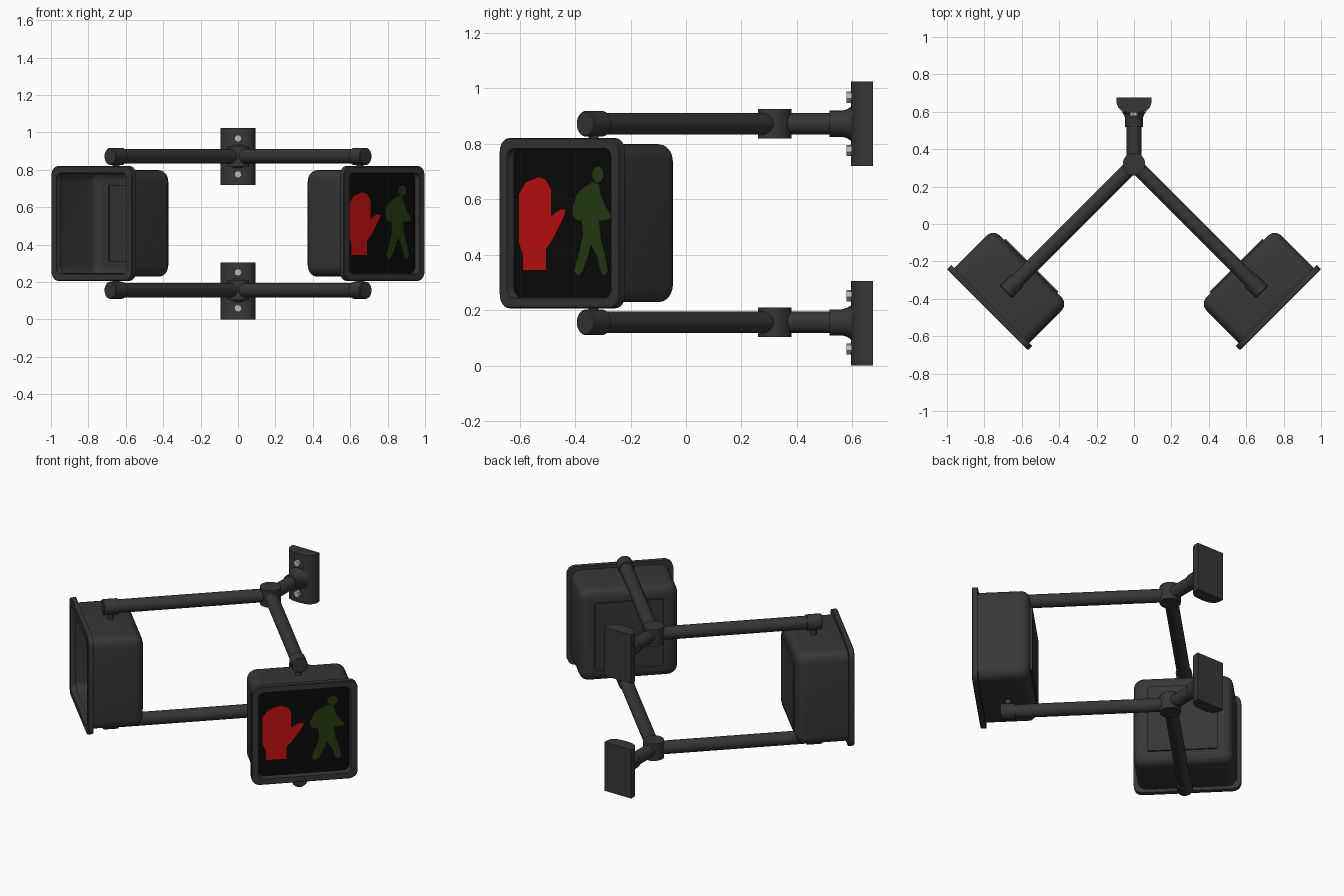
import bpy, bmesh, math
from mathutils import Vector

if "Cube" in bpy.data.objects:
    bpy.data.objects.remove(bpy.data.objects["Cube"])

R2 = math.sqrt(2)
TC, ZC = 0.23, 0.5135           # signal box centre: sideways offset, height
ARM_Z = (0.156, 0.872)          # lower and upper arm heights
HUB_Y = 0.32


def material(name, rgb):
    m = bpy.data.materials.new(name)
    m.diffuse_color = (*rgb, 1)
    m.use_nodes = True
    m.node_tree.nodes["Principled BSDF"].inputs["Base Color"].default_value = m.diffuse_color
    return m


GREY = material("dark_grey", (0.037, 0.037, 0.037))
BLACK = material("screen_black", (0.003, 0.003, 0.003))
RED = material("hand_red", (0.56, 0.005, 0.005))
GREEN = material("walker_green", (0.018, 0.045, 0.005))
STEEL = material("bolt_steel", (0.5, 0.5, 0.5))


def finish(bm, name, mat, smooth=True):
    bmesh.ops.recalc_face_normals(bm, faces=bm.faces)
    me = bpy.data.meshes.new(name)
    bm.to_mesh(me)
    bm.free()
    me.materials.append(mat)
    ob = bpy.data.objects.new(name, me)
    bpy.context.collection.objects.link(ob)
    if smooth:
        bpy.ops.object.select_all(action='DESELECT')
        ob.select_set(True)
        bpy.context.view_layer.objects.active = ob
        bpy.ops.object.shade_smooth_by_angle(angle=math.radians(35))
    return ob


def loft(name, loops, mat, closed=False, smooth=True):
    """Bridge equal-sized point loops; cap both ends or join into a ring."""
    bm = bmesh.new()
    rings = [[bm.verts.new(p) for p in lp] for lp in loops]
    pairs = list(zip(rings, rings[1:]))
    if closed:
        pairs.append((rings[-1], rings[0]))
    else:
        bm.faces.new(rings[0])
        bm.faces.new(rings[-1])
    n = len(rings[0])
    for a, b in pairs:
        for i in range(n):
            j = (i + 1) % n
            bm.faces.new((a[i], a[j], b[j], b[i]))
    return finish(bm, name, mat, smooth)


def turned(name, start, axis, profile, mat, sides=32):
    """Round part: profile of (distance along axis, radius)."""
    axis = Vector(axis).normalized()
    a = axis.orthogonal().normalized()
    b = axis.cross(a)
    loops = [[Vector(start) + axis * d + (a * math.cos(k) + b * math.sin(k)) * r
              for k in (2 * math.pi * i / sides for i in range(sides))]
             for d, r in profile]
    return loft(name, loops, mat)


def place(s, n, t, z):
    """Box space (n outward, t sideways) to world; s = side, +1 right, -1 left."""
    return Vector((s * (n + t) / R2, (t - n) / R2, z))


def rounded(s, n, hw, hh, r, seg=6):
    pts = []
    for q, (cx, cz) in enumerate(((1, 1), (-1, 1), (-1, -1), (1, -1))):
        for i in range(seg + 1):
            a = math.pi / 2 * (q + i / seg)
            pts.append(place(s, n, TC + cx * (hw - r) + r * math.cos(a),
                             ZC + cz * (hh - r) + r * math.sin(a)))
    return pts


def shell_loops(s, w):
    """Housing skin from hatch to front rim, offset inwards by w."""
    h, back, r = 0.283 - w, 0.551 + w, 0.05
    loops = [rounded(s, back - 0.009, 0.2 - w, 0.21 - w, 0.012),
             rounded(s, back, 0.2 - w, 0.21 - w, 0.012)]
    for i in range(7):
        a = math.pi / 2 * i / 6
        inset = r * (1 - math.sin(a))
        loops.append(rounded(s, back + r * (1 - math.cos(a)),
                             h - inset, h + 0.002 - inset, 0.055 - inset * 0.6))
    loops.append(rounded(s, 0.848, h, h + 0.002, 0.055))
    return loops


def plate(name, yz, n, mat):
    """Thin flat picture on the right screen, outline in side-view (y, z)."""
    lo = [place(1, n, y * R2 + n, z) for y, z in yz]
    hi = [place(1, n + 0.002, y * R2 + n, z) for y, z in yz]
    return loft(name, [lo, hi], mat, smooth=False)


# signal boxes: hollow housing and front frame, on both sides
for s, side in ((1, "right"), (-1, "left")):
    loft(side + "_housing", shell_loops(s, 0) + shell_loops(s, 0.006)[::-1], GREY)
    loft(side + "_front_frame",
         [rounded(s, 0.846, 0.306, 0.307, 0.05), rounded(s, 0.874, 0.306, 0.307, 0.05),
          rounded(s, 0.878, 0.302, 0.303, 0.046), rounded(s, 0.878, 0.266, 0.27, 0.035),
          rounded(s, 0.846, 0.262, 0.266, 0.035)], GREY, closed=True)

    # arms with end sleeves and short hanger pins
    for z, level, pin in ((ARM_Z[0], "lower", 0.18), (ARM_Z[1], "upper", 0.785)):
        out = (s, -1, 0)
        start = (0, HUB_Y, z)
        base = HUB_Y / R2       # the hub sits this far behind n = 0
        turned(f"{side}_{level}_arm", start, out, [(0, 0.039), (base + 0.73, 0.039)], GREY)
        turned(f"{side}_{level}_arm_sleeve", start, out,
               [(base + 0.655, 0.046), (base + 0.737, 0.046), (base + 0.741, 0.042)], GREY)
        turned(f"{side}_{level}_hanger_pin", place(s, 0.697, base, pin), (0, 0, 1),
               [(0, 0.018), (0.06, 0.018)], GREY, 16)

# lit screen, right box only (the left box is an empty shell)
loft("screen", [rounded(1, 0.836, 0.275, 0.277, 0.05),
                rounded(1, 0.842, 0.275, 0.277, 0.05)], BLACK, smooth=False)
plate("hand_sign", [
    (-.587, .345), (-.504, .345), (-.504, .42), (-.482, .45), (-.46, .493), (-.439, .536),
    (-.431, .561), (-.45, .563), (-.467, .554), (-.486, .536), (-.486, .637), (-.493, .652),
    (-.504, .67), (-.529, .68), (-.554, .67), (-.576, .66), (-.594, .63), (-.601, .616),
    (-.601, .446), (-.587, .40)], 0.843, RED)
plate("walker_sign", [
    (-.334, .662), (-.366, .644), (-.392, .619), (-.406, .576), (-.406, .54), (-.392, .525),
    (-.374, .522), (-.37, .475), (-.381, .42), (-.402, .341), (-.388, .323), (-.37, .341),
    (-.348, .403), (-.341, .435), (-.319, .395), (-.305, .334), (-.291, .323), (-.28, .341),
    (-.291, .403), (-.305, .457), (-.312, .522), (-.272, .528), (-.267, .54), (-.287, .572),
    (-.305, .616), (-.312, .655)], 0.843, GREEN)
plate("walker_head", [(-.316 + .021 * math.cos(k * math.pi / 8),
                       .689 + .029 * math.sin(k * math.pi / 8)) for k in range(16)],
      0.843, GREEN)

# hub, stub pipe and wall bracket at each level
half = [(0.045, 0.598), (0.07, 0.608), (0.085, 0.624), (0.093, 0.645), (0.093, 0.675)]
outline = [(0, 0.595)] + half + [(-x, y) for x, y in reversed(half)]
for z, level in zip(ARM_Z, ("lower", "upper")):
    turned(level + "_hub", (0, HUB_Y, z - 0.053), (0, 0, 1), [(0, 0.06), (0.106, 0.06)], GREY)
    turned(level + "_stub_pipe", (0, HUB_Y, z), (0, 1, 0), [(0, 0.039), (0.29, 0.039)], GREY)
    turned(level + "_collar", (0, 0.518, z), (0, 1, 0),
           [(0, 0.047), (0.045, 0.047), (0.062, 0.052), (0.075, 0.06), (0.084, 0.07)], GREY)
    z0 = 0 if level == "lower" else 0.72
    loft(level + "_bracket", [[(x, y, z0) for x, y in outline],
                              [(x, y, z0 + 0.305) for x, y in outline]], GREY)
    for dz, spot in ((-0.096, "bottom"), (0.096, "top")):
        turned(f"{level}_{spot}_bolt", (0, 0.578, z + dz), (0, 1, 0),
               [(0, 0.021), (0.025, 0.021)], STEEL, 6)
